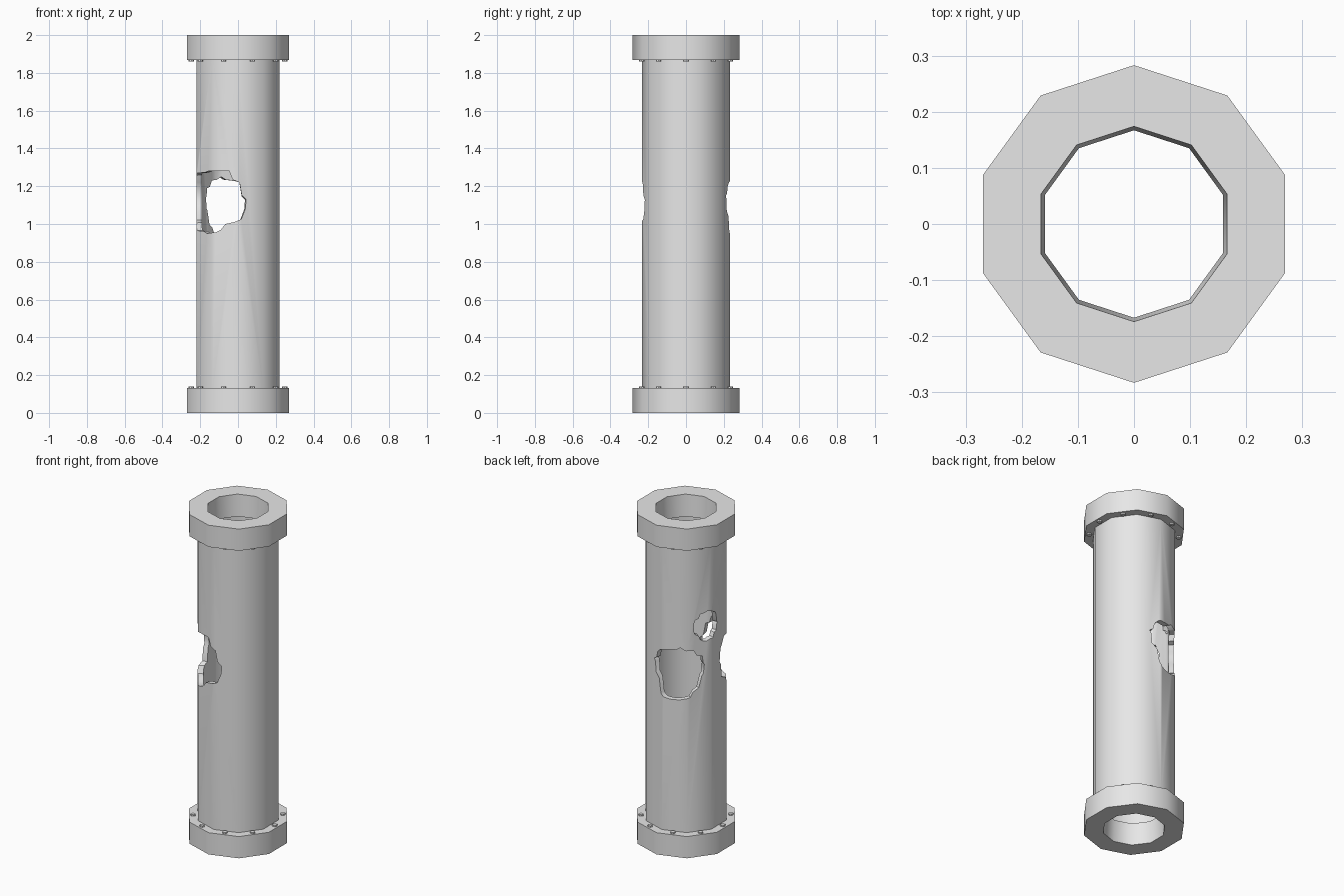
import bpy
import bmesh
from math import sin, cos, pi, radians

cube = bpy.data.objects.get("Cube")
if cube:
    bpy.data.objects.remove(cube, do_unlink=True)

SIDES = 10
HEIGHT = 2.0

grey = bpy.data.materials.new("light_grey")
grey.use_nodes = True
grey.diffuse_color = (0.8, 0.8, 0.8, 1)
for node in grey.node_tree.nodes:
    if node.type == 'BSDF_PRINCIPLED':
        node.inputs["Base Color"].default_value = grey.diffuse_color


def polar(r, angle, z):
    return (r * cos(angle), r * sin(angle), z)


def finish(name, bm):
    bmesh.ops.recalc_face_normals(bm, faces=bm.faces)
    mesh = bpy.data.meshes.new(name)
    bm.to_mesh(mesh)
    bm.free()
    obj = bpy.data.objects.new(name, mesh)
    bpy.context.collection.objects.link(obj)
    mesh.materials.append(grey)
    return obj


def select_only(obj):
    bpy.ops.object.select_all(action='DESELECT')
    obj.select_set(True)
    bpy.context.view_layer.objects.active = obj


def smooth(obj):
    select_only(obj)
    bpy.ops.object.shade_smooth_by_angle(angle=radians(42))


def ring(name, profile):
    """Lathe a closed (radius, z) profile with a corner facing front and back."""
    bm = bmesh.new()
    rows = [[bm.verts.new(polar(r, pi / 2 + 2 * pi * i / SIDES, z)) for r, z in profile]
            for i in range(SIDES)]
    n = len(profile)
    for i in range(SIDES):
        a, b = rows[i], rows[(i + 1) % SIDES]
        for j in range(n):
            k = (j + 1) % n
            bm.faces.new((a[j], b[j], b[k], a[k]))
    return finish(name, bm)


def hole_cutter(name, outline):
    """Radial wedge through the wall from (degrees, z) outline points."""
    bm = bmesh.new()
    inner = [bm.verts.new(polar(0.1, radians(a), z)) for a, z in outline]
    outer = [bm.verts.new(polar(0.6, radians(a), z)) for a, z in outline]
    n = len(outline)
    for i in range(n):
        k = (i + 1) % n
        bm.faces.new((inner[i], inner[k], outer[k], outer[i]))
    bm.faces.new(inner)
    bm.faces.new(outer)
    bmesh.ops.triangulate(bm, faces=bm.faces)
    obj = finish(name, bm)
    obj.hide_render = True
    return obj


# Pipe wall
pipe = ring("pipe", [(0.232, 0.1), (0.232, 1.9), (0.2, 1.9), (0.2, 0.1)])

# Ragged holes in the wall
front_hole = [(182, 1.12), (188, 1.22), (200, 1.27), (225, 1.28), (258, 1.28),
              (272, 1.22), (281, 1.13), (279, 1.07), (265, 1.01), (246, 0.97),
              (222, 0.95), (200, 0.965), (187, 1.02)]
back_hole = [(73, 1.15), (81, 1.2), (99, 1.23), (117, 1.25), (136, 1.23),
             (149, 1.19), (152, 1.14), (148, 1.07), (135, 0.98), (122, 0.94),
             (103, 0.93), (88, 0.96), (77, 1.07)]
small_hole = [(156 + 20 * cos(pi * i / 6), 1.37 + 0.09 * sin(pi * i / 6)) for i in range(12)]
for name, outline in (("front_hole", front_hole), ("back_hole", back_hole),
                      ("small_hole", small_hole)):
    cutter = hole_cutter(name + "_cutter", outline)
    mod = pipe.modifiers.new(name, 'BOOLEAN')
    mod.operation = 'DIFFERENCE'
    mod.solver = 'EXACT'
    mod.object = cutter
    select_only(pipe)
    bpy.ops.object.modifier_apply(modifier=mod.name)
    bpy.data.objects.remove(cutter, do_unlink=True)
smooth(pipe)

# Flanges with bolts on their inner faces
for end, flip in (("bottom", False), ("top", True)):
    def level(z):
        return HEIGHT - z if flip else z

    flange = ring(end + "_flange", [(r, level(z)) for r, z in
                                    ((0.283, 0), (0.283, 0.132), (0.167, 0.132), (0.174, 0))])
    smooth(flange)

    bm = bmesh.new()
    for i in range(SIDES):
        made = bmesh.ops.create_cone(bm, cap_ends=True, segments=8,
                                     radius1=0.014, radius2=0.014, depth=0.02)
        bmesh.ops.translate(bm, verts=made["verts"],
                            vec=polar(0.247, 2 * pi * i / SIDES, level(0.131)))
    smooth(finish(end + "_bolts", bm))
